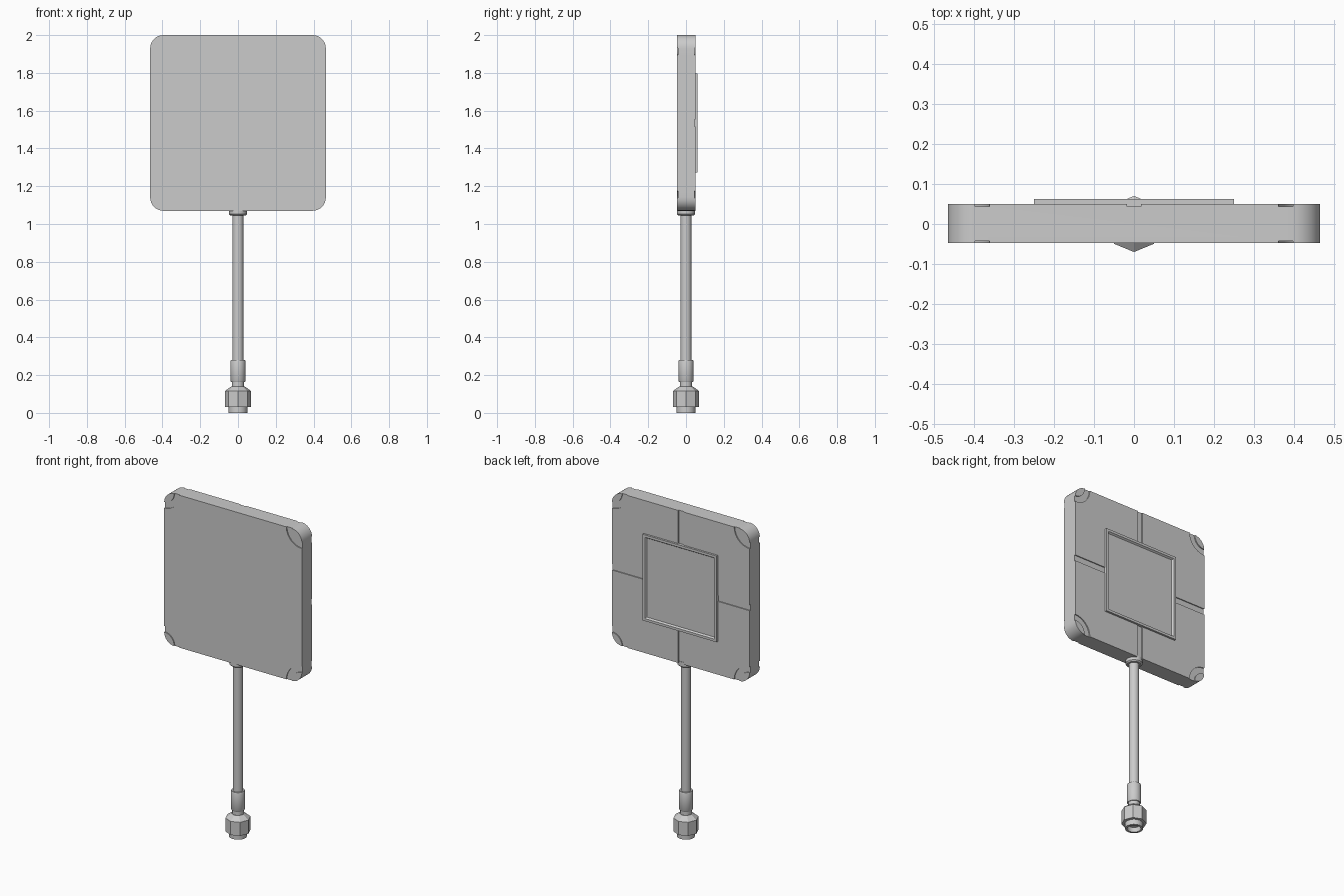
import bpy, bmesh, math

if "Cube" in bpy.data.objects:
    bpy.data.objects.remove(bpy.data.objects["Cube"])

CZ = 1.535            # panel centre height
H = 0.465             # panel half width
FRONT, BACK = -0.048, 0.05


def finish(name, bm, angle=35):
    bmesh.ops.recalc_face_normals(bm, faces=bm.faces)
    me = bpy.data.meshes.new(name)
    bm.to_mesh(me)
    bm.free()
    ob = bpy.data.objects.new(name, me)
    bpy.context.collection.objects.link(ob)
    if angle:
        smooth(ob, angle)
    return ob


def smooth(ob, angle):
    bpy.ops.object.select_all(action='DESELECT')
    ob.select_set(True)
    bpy.context.view_layer.objects.active = ob
    bpy.ops.object.shade_smooth_by_angle(angle=math.radians(angle))


def prism(bm, outline, y0, y1):
    """Extrude an x/z outline between two y positions."""
    f = bm.faces.new([bm.verts.new((x, y0, z)) for x, z in outline])
    new = bmesh.ops.extrude_face_region(bm, geom=[f])['geom']
    verts = [v for v in new if isinstance(v, bmesh.types.BMVert)]
    bmesh.ops.translate(bm, verts=verts, vec=(0, y1 - y0, 0))


def arc(cx, cz, r, a0, a1, n=8):
    return [(cx + r * math.cos(math.radians(a0 + (a1 - a0) * i / n)),
             cz + r * math.sin(math.radians(a0 + (a1 - a0) * i / n)))
            for i in range(n + 1)]


def lathe(name, profile, sides, angle=35):
    """Revolve an (r, z) profile around the z axis; ends are capped."""
    bm = bmesh.new()
    rings = [[bm.verts.new((r * math.cos(2 * math.pi * i / sides),
                            r * math.sin(2 * math.pi * i / sides), z))
              for i in range(sides)] for r, z in profile]
    for a, b in zip(rings, rings[1:]):
        for i in range(sides):
            j = (i + 1) % sides
            bm.faces.new((a[i], a[j], b[j], b[i]))
    bm.faces.new(rings[0])
    bm.faces.new(rings[-1])
    return finish(name, bm, angle)


# Antenna panel: rounded square slab
bm = bmesh.new()
R = 0.07
outline = []
for k, (sx, sz) in enumerate([(1, 1), (-1, 1), (-1, -1), (1, -1)]):
    outline += arc(sx * (H - R), CZ + sz * (H - R), R, k * 90, k * 90 + 90)
prism(bm, outline, FRONT, BACK)
panel = finish("panel", bm, 0)

# Shallow curved grooves across the corners, both faces, and the back cross groove
bm = bmesh.new()
D = 0.006
for k, (sx, sz) in enumerate([(1, 1), (-1, 1), (-1, -1), (1, -1)]):
    cx, cz, a = sx * H, CZ + sz * H, 180 + 90 * k
    ring = arc(cx, cz, 0.105, a - 20, a + 110, 12) + arc(cx, cz, 0.068, a + 110, a - 20, 12)
    prism(bm, ring, FRONT - 0.02, FRONT + D)
    prism(bm, ring, BACK - D, BACK + 0.02)
for w, h in ((0.018, 0.6), (0.6, 0.018)):
    for s in (1, -1):
        cx, cz = (s * 0.4, CZ) if w > h else (0, CZ + s * 0.4)
        w2, h2 = (0.18, h) if w > h else (w, 0.18)
        prism(bm, [(cx - w2, cz - h2), (cx + w2, cz - h2),
                   (cx + w2, cz + h2), (cx - w2, cz + h2)], BACK - D, BACK + 0.02)
cutter = finish("groove_cutter", bm, 0)
cutter.hide_render = True
cutter.hide_viewport = True
mod = panel.modifiers.new("grooves", 'BOOLEAN')
mod.operation = 'DIFFERENCE'
mod.object = cutter
mod.solver = 'EXACT'
bpy.context.view_layer.objects.active = panel
bpy.ops.object.modifier_apply(modifier=mod.name)
smooth(panel, 30)
bpy.data.objects.remove(cutter)

# Back plate: thin raised frame with a recessed field
bm = bmesh.new()
loops = []
for hw, y in ((0.25, 0.044), (0.25, 0.062), (0.235, 0.062), (0.228, 0.052)):
    hh = hw + 0.013
    loops.append([bm.verts.new((sx * hw, y, CZ + sz * hh))
                  for sx, sz in ((1, 1), (-1, 1), (-1, -1), (1, -1))])
for a, b in zip(loops, loops[1:]):
    for i in range(4):
        j = (i + 1) % 4
        bm.faces.new((a[i], a[j], b[j], b[i]))
bm.faces.new(loops[0])
bm.faces.new(loops[-1])
finish("back_plate", bm, 0)

# Cable and the collar where it enters the panel
lathe("cable", [(0.029, 0.27), (0.029, 1.09)], 24)
lathe("cable_collar", [(0.040, 1.045), (0.047, 1.052), (0.047, 1.08)], 24)

# Crimp sleeve and neck
lathe("crimp_sleeve", [(0.036, 0.163), (0.040, 0.17), (0.040, 0.272), (0.037, 0.28)], 24)
lathe("connector_neck", [(0.032, 0.13), (0.032, 0.17)], 24)

# Eight-sided coupling nut and hollow end ring
lathe("coupling_nut", [(0.07, 0.032), (0.07, 0.115), (0.036, 0.14)], 8, 0)
lathe("connector_ring", [(0.038, 0.03), (0.038, 0.0), (0.05, 0.0), (0.05, 0.035)], 24)
